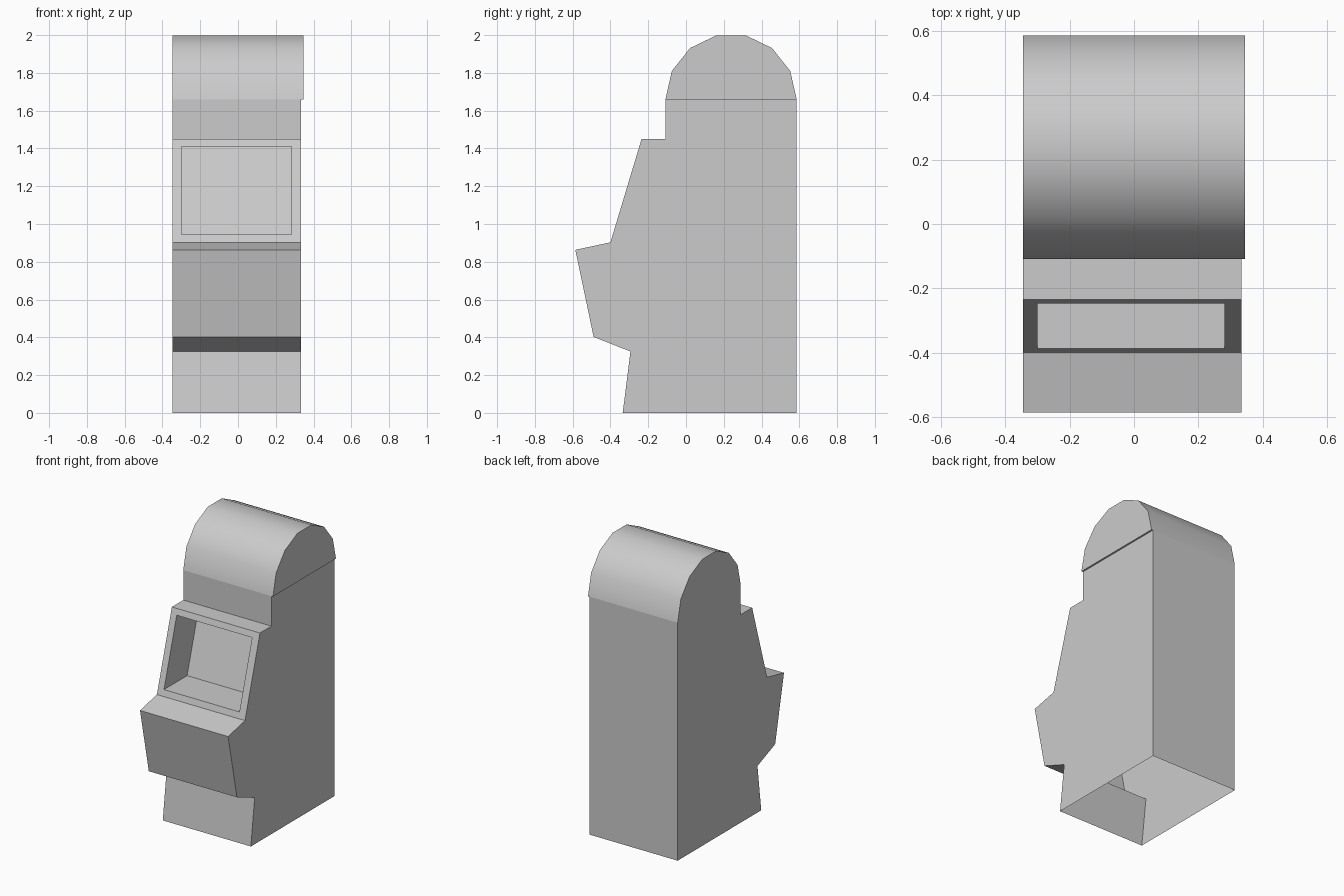
import bpy, bmesh, math
from mathutils import Vector

if "Cube" in bpy.data.objects:
    bpy.data.objects.remove(bpy.data.objects["Cube"])


def prism(profile, x0, x1):
    """Extrude a (y, z) profile along x into a closed bmesh."""
    bm = bmesh.new()
    face = bm.faces.new([bm.verts.new((x0, y, z)) for y, z in profile])
    ext = bmesh.ops.extrude_face_region(bm, geom=[face], use_keep_orig=True)
    moved = [g for g in ext["geom"] if isinstance(g, bmesh.types.BMVert)]
    bmesh.ops.translate(bm, verts=moved, vec=(x1 - x0, 0, 0))
    bmesh.ops.recalc_face_normals(bm, faces=bm.faces[:])
    return bm


def finish(bm, name):
    mesh = bpy.data.meshes.new(name)
    bm.to_mesh(mesh)
    bm.free()
    obj = bpy.data.objects.new(name, mesh)
    bpy.context.collection.objects.link(obj)
    return obj


LEFT, BODY_RIGHT, TOP_RIGHT = -0.346, 0.334, 0.346
BACK, NECK, SHOULDER = 0.586, -0.109, 1.66
LOW, HIGH = Vector((-0.400, 0.903)), Vector((-0.235, 1.451))  # sloped screen panel

# Cabinet shell: kick panel, control shelf, screen panel and neck
bm = prism([(-0.335, 0), (-0.294, 0.325), (-0.489, 0.402), (-0.586, 0.863),
            LOW, HIGH, (NECK, 1.451), (NECK, SHOULDER),
            (BACK, SHOULDER), (BACK, 0)], LEFT, BODY_RIGHT)

# Screen opening: inset the sloped panel, then push it straight back
mid = (LOW + HIGH) / 2
panel = min(bm.faces, key=lambda f: (f.calc_center_median() - Vector((-0.006, *mid))).length)
bmesh.ops.inset_individual(bm, faces=[panel], thickness=0.045)
for v in panel.verts:
    z = 1.41 if v.co.z > mid.y else 0.945
    t = (z - LOW.y) / (HIGH.y - LOW.y)
    v.co = (0.282 if v.co.x > 0 else -0.30, LOW.x + t * (HIGH.x - LOW.x), z)
ext = bmesh.ops.extrude_face_region(bm, geom=[panel])
bmesh.ops.translate(bm, verts=[g for g in ext["geom"] if isinstance(g, bmesh.types.BMVert)],
                    vec=(0, 0.255, 0))
if panel.is_valid:
    bmesh.ops.delete(bm, geom=[panel], context="FACES_ONLY")

# The shell is open underneath and where the canopy sits
ends = [f for f in bm.faces if all(v.co.z < 0.001 for v in f.verts)
        or all(v.co.z > SHOULDER - 0.001 for v in f.verts)]
bmesh.ops.delete(bm, geom=ends, context="FACES_ONLY")
finish(bm, "cabinet_shell")

# Rounded canopy: seven-sided half barrel, slightly wider than the shell
radius, centre = (BACK - NECK) / 2, (BACK + NECK) / 2
arc = [(centre - radius * math.cos(math.pi * i / 7),
        SHOULDER + radius * math.sin(math.pi * i / 7)) for i in range(8)]
canopy = finish(prism(arc, LEFT, TOP_RIGHT), "rounded_canopy")
bpy.context.view_layer.objects.active = canopy
canopy.select_set(True)
bpy.ops.object.shade_smooth_by_angle(angle=math.radians(35))
